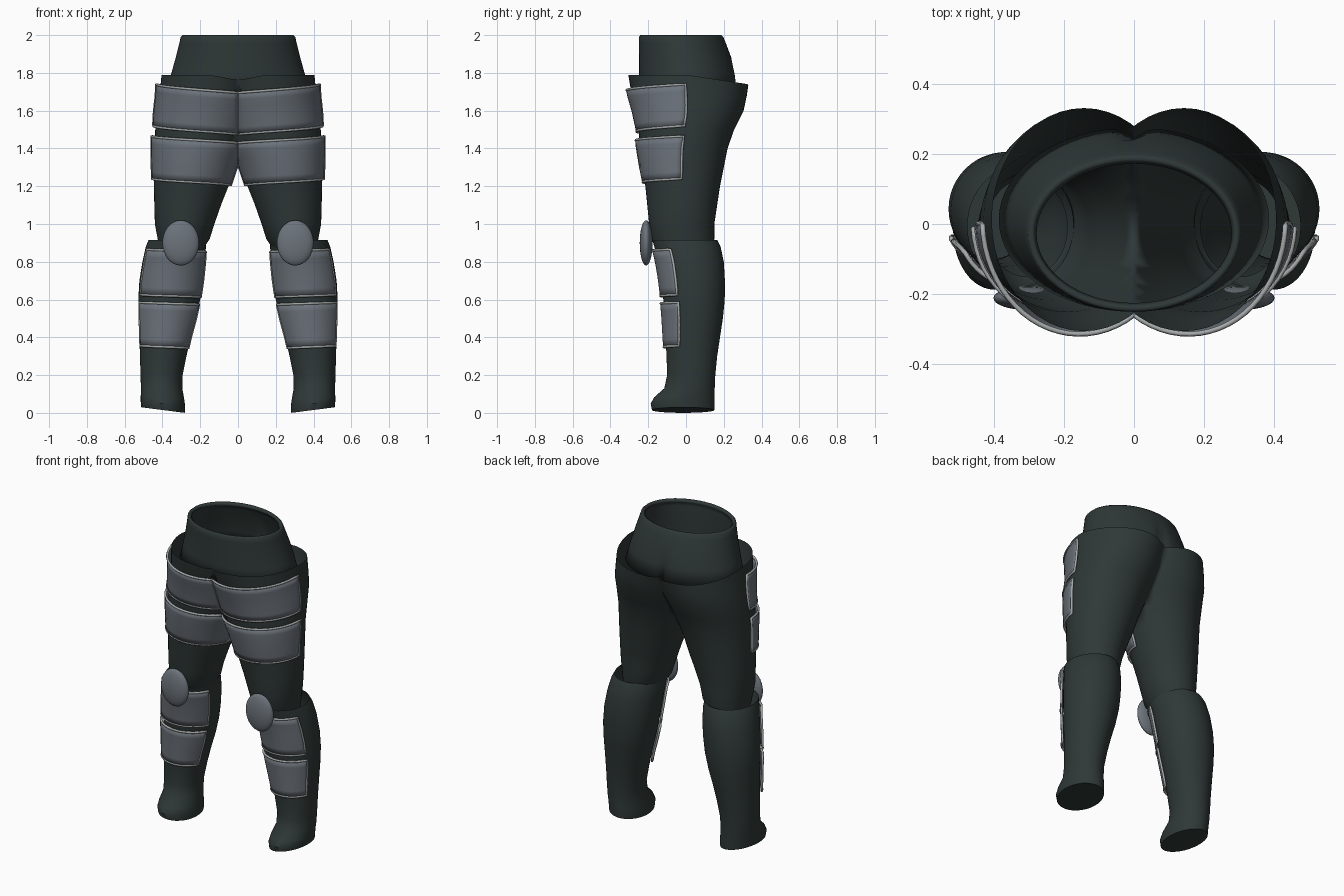
import bpy, bmesh, math
from mathutils import Vector

if "Cube" in bpy.data.objects:
    bpy.data.objects.remove(bpy.data.objects["Cube"])


def material(name, rgb):
    m = bpy.data.materials.new(name)
    m.diffuse_color = (*rgb, 1)
    m.use_nodes = True
    m.node_tree.nodes["Principled BSDF"].inputs["Base Color"].default_value = m.diffuse_color
    return m


DARK = material("dark_green_cloth", (0.028, 0.040, 0.038))
GREY = material("grey_armour", (0.150, 0.172, 0.198))
TRIM = material("light_trim", (0.38, 0.40, 0.40))

# Cross-sections: z, inner x, outer x, front y, back y
THIGH = [(0.86, 0.19, 0.42, -0.15, 0.13), (0.92, 0.15, 0.425, -0.185, 0.15),
         (1.00, 0.125, 0.44, -0.195, 0.15), (1.10, 0.09, 0.443, -0.205, 0.165),
         (1.20, 0.05, 0.445, -0.215, 0.18), (1.30, 0.02, 0.443, -0.232, 0.20),
         (1.40, -0.02, 0.441, -0.245, 0.22), (1.50, -0.06, 0.438, -0.25, 0.255),
         (1.60, -0.09, 0.428, -0.268, 0.305), (1.68, -0.105, 0.415, -0.287, 0.322),
         (1.79, -0.12, 0.405, -0.305, 0.330)]
SHIN = [(0.0, 0.282, 0.512, -0.18, 0.15), (0.04, 0.280, 0.515, -0.187, 0.152),
        (0.08, 0.286, 0.515, -0.168, 0.152), (0.13, 0.295, 0.514, -0.115, 0.152),
        (0.20, 0.293, 0.516, -0.10, 0.155), (0.30, 0.273, 0.519, -0.103, 0.165),
        (0.40, 0.250, 0.522, -0.108, 0.18), (0.50, 0.222, 0.526, -0.113, 0.195),
        (0.60, 0.200, 0.528, -0.12, 0.205), (0.70, 0.185, 0.522, -0.132, 0.206),
        (0.80, 0.175, 0.506, -0.148, 0.20), (0.88, 0.170, 0.488, -0.168, 0.183),
        (0.915, 0.172, 0.474, -0.178, 0.165)]
WAIST = [(1.69, -0.385, 0.385, -0.25, 0.275), (1.79, -0.355, 0.355, -0.25, 0.263),
         (1.88, -0.33, 0.33, -0.25, 0.24), (1.96, -0.31, 0.31, -0.25, 0.21),
         (1.99, -0.303, 0.303, -0.25, 0.197), (2.0, -0.292, 0.292, -0.242, 0.187)]


def section(table, z):
    """Ellipse centre and radii at height z."""
    z = min(max(z, table[0][0]), table[-1][0])
    for a, b in zip(table, table[1:]):
        if z <= b[0]:
            t = (z - a[0]) / (b[0] - a[0])
            x0, x1, y0, y1 = [p + (q - p) * t for p, q in zip(a[1:], b[1:])]
            return (x0 + x1) / 2, (y0 + y1) / 2, (x1 - x0) / 2, (y1 - y0) / 2


def finish(name, bm, mat, mirror=False, thickness=0, offset=-1):
    bmesh.ops.recalc_face_normals(bm, faces=bm.faces)
    me = bpy.data.meshes.new(name)
    bm.to_mesh(me)
    bm.free()
    ob = bpy.data.objects.new(name, me)
    bpy.context.collection.objects.link(ob)
    me.materials.append(mat)
    bpy.ops.object.select_all(action='DESELECT')
    ob.select_set(True)
    bpy.context.view_layer.objects.active = ob
    bpy.ops.object.shade_smooth_by_angle(angle=math.radians(40))
    if thickness:
        s = ob.modifiers.new("Thickness", 'SOLIDIFY')
        s.thickness, s.offset = thickness, offset
    if mirror:
        ob.modifiers.new("Mirror", 'MIRROR')
    return ob


def skin(bm, rows, closed):
    """Bridge rows of points with quads."""
    vs = [[bm.verts.new(p) for p in r] for r in rows]
    n = len(vs[0])
    for a, b in zip(vs, vs[1:]):
        for i in range(n if closed else n - 1):
            j = (i + 1) % n
            bm.faces.new((a[i], a[j], b[j], b[i]))
    return vs


def loft(table, shape, n=48):
    rows = []
    for row in table:
        cx, cy, rx, ry = section(table, row[0])
        ring = []
        for i in range(n):
            a = math.tau * i / n
            ring.append(shape(cx + rx * math.sin(a), cy - ry * math.cos(a), row[0]))
        rows.append(ring)
    bm = bmesh.new()
    return bm, skin(bm, rows, True)


# Thighs: open tubes cut on the centre plane, upper hem dipping at the back
def thigh_shape(x, y, z):
    if z > 1.75:
        z -= 0.05 * max(0, y) / 0.33 + 0.025 * math.exp(-(x / 0.1) ** 2)
    return x, y, z


bm, _ = loft(THIGH, thigh_shape)
bmesh.ops.bisect_plane(bm, geom=bm.verts[:] + bm.edges[:] + bm.faces[:], dist=1e-5,
                       plane_co=(0, 0, 0), plane_no=(1, 0, 0), clear_inner=True)
finish("thighs", bm, DARK, mirror=True)


# Shins and feet: closed, slightly tilted sole
def shin_shape(x, y, z):
    if z < 0.1:
        z += 0.03 * (x - 0.28) / 0.235 * (1 - z / 0.1)
    return x, y, max(z, 0)


bm, rings = loft(SHIN, shin_shape)
bm.faces.new(rings[0])
finish("shins", bm, DARK, mirror=True)


# Waist: open band with a shallow cleft at the back
def waist_shape(x, y, z):
    if y > 0:
        y -= 0.03 * math.exp(-(x / 0.03) ** 2) * max(0, min(1, (1.88 - z) / 0.1))
    return x, y, z


bm, _ = loft(WAIST, waist_shape, 64)
finish("waist", bm, DARK, thickness=0.022)

# Knee caps
bm = bmesh.new()
bmesh.ops.create_uvsphere(bm, u_segments=32, v_segments=16, radius=1)
for v in bm.verts:
    v.co = Vector((0.303 + 0.097 * v.co.x, -0.211 + 0.034 * v.co.y, 0.90 + 0.12 * v.co.z))
finish("knee_caps", bm, GREY, mirror=True)


# Armour plates: curved panels following the limb, with a raised border
def plate(name, table, z_low, z_high, tilt, a_in, a_out, off_low, off_high, cols=22, rows=7):
    grid = []
    for r in range(rows):
        v = r / (rows - 1)
        line = []
        for c in range(cols):
            u = c / (cols - 1)
            z = z_low + (z_high - z_low) * v - tilt * (1 - u)
            cx, cy, rx, ry = section(table, z)
            off = off_low + (off_high - off_low) * v
            rx, ry = rx + off, ry + off
            start = max(math.radians(a_in), -math.asin(min(1, cx / rx)))
            a = start + (math.radians(a_out) - start) * u
            line.append((max(0, cx + rx * math.sin(a)), cy - ry * math.cos(a), z))
        grid.append(line)
    bm = bmesh.new()
    skin(bm, grid, False)
    finish(name, bm, GREY, mirror=True, thickness=0.008, offset=0)
    border = (grid[0] + [g[-1] for g in grid[1:]] + grid[-1][-2::-1]
              + [g[0] for g in grid[-2:0:-1]])
    for side, label in ((1, "left"), (-1, "right")):
        cu = bpy.data.curves.new(f"{name}_border_{label}", 'CURVE')
        cu.dimensions = '3D'
        cu.bevel_depth, cu.bevel_resolution = 0.0075, 1
        sp = cu.splines.new('POLY')
        sp.points.add(len(border) - 1)
        for p, (x, y, z) in zip(sp.points, border):
            p.co = (side * x, y, z, 1)
        sp.use_cyclic_u = True
        cu.materials.append(TRIM)
        bpy.context.collection.objects.link(bpy.data.objects.new(cu.name, cu))


plate("upper_thigh_plate", THIGH, 1.52, 1.74, 0.045, -88, 87, 0.012, 0.022)
plate("lower_thigh_plate", THIGH, 1.24, 1.465, 0.035, -86, 88, 0.010, 0.018)
plate("upper_shin_plate", SHIN, 0.625, 0.865, 0.012, -68, 60, 0.012, 0.012)
plate("lower_shin_plate", SHIN, 0.355, 0.585, 0.012, -66, 62, 0.012, 0.014)
